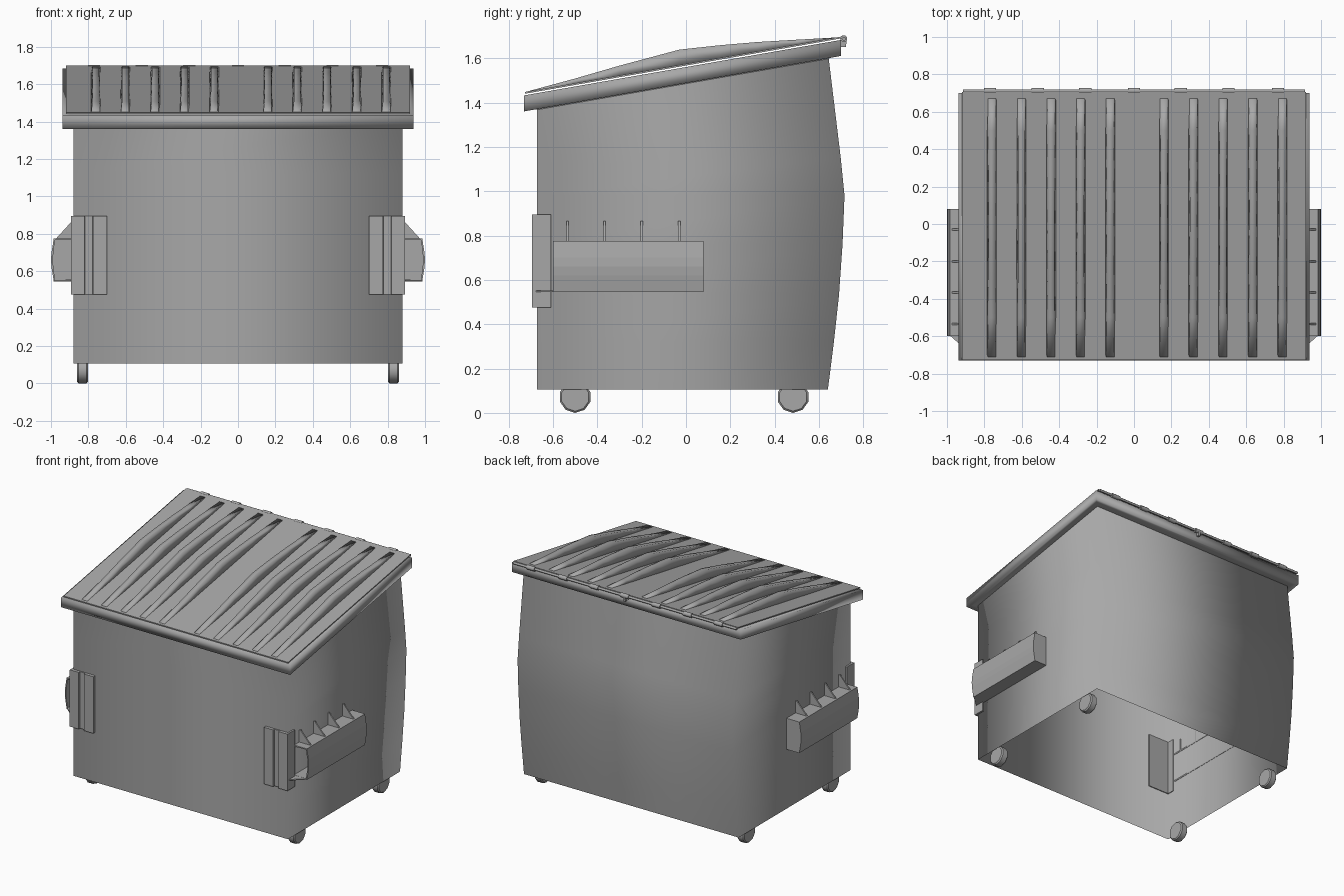
import bpy, bmesh, math
from mathutils import Vector

if "Cube" in bpy.data.objects:
    bpy.data.objects.remove(bpy.data.objects["Cube"])

SLOPE = 0.175  # rise of the rim and lid per unit of y
paint = bpy.data.materials.new("dark_grey_paint")
paint.diffuse_color = (0.39, 0.39, 0.39, 1)
paint.use_nodes = True
paint.node_tree.nodes["Principled BSDF"].inputs["Base Color"].default_value = paint.diffuse_color


def finish(name, bm, mirror=False, thick=0.0, smooth=None):
    bmesh.ops.recalc_face_normals(bm, faces=bm.faces)
    me = bpy.data.meshes.new(name)
    bm.to_mesh(me)
    bm.free()
    me.materials.append(paint)
    ob = bpy.data.objects.new(name, me)
    bpy.context.collection.objects.link(ob)
    if thick:
        m = ob.modifiers.new("thickness", 'SOLIDIFY')
        m.thickness, m.offset = thick, -1
    if mirror:
        ob.modifiers.new("mirror", 'MIRROR')
    if smooth:
        bpy.ops.object.select_all(action='DESELECT')
        ob.select_set(True)
        bpy.context.view_layer.objects.active = ob
        bpy.ops.object.shade_smooth_by_angle(angle=math.radians(smooth))
    return ob


def loft(bm, rings, closed=True, caps=(True, True), loop=False):
    """Skin a list of point rings; optionally cap the ends."""
    vs = [[bm.verts.new(p) for p in r] for r in rings]
    n = len(vs[0])
    pairs = list(zip(vs, vs[1:])) + ([(vs[-1], vs[0])] if loop else [])
    for a, b in pairs:
        for i in range(n if closed else n - 1):
            j = (i + 1) % n
            bm.faces.new((a[i], a[j], b[j], b[i]))
    if caps[0]:
        bm.faces.new(vs[0])
    if caps[1]:
        bm.faces.new(vs[-1])


def cylinder_x(bm, x0, x1, y, z, r, n, bevel=0.0):
    def ring(x, rr):
        return [(x, y + rr * math.cos(2 * math.pi * (i + .5) / n),
                 z + rr * math.sin(2 * math.pi * (i + .5) / n)) for i in range(n)]
    rings = [ring(x0, r), ring(x1, r)]
    if bevel:
        rings = [ring(x0, r - bevel), ring(x0 + bevel, r),
                 ring(x1 - bevel, r), ring(x1, r - bevel)]
    loft(bm, rings)


def lid_z(y):
    return 1.447 + SLOPE * (y + 0.73)


# Bin body: four softly shaded walls, open above and below; (back y, z front, z back)
levels = [(0.64, 0.105, 0.105), (0.667, 0.32, 0.32), (0.69, 0.53, 0.53), (0.706, 0.76, 0.76),
          (0.715, 0.98, 0.98), (0.698, 1.12, 1.15), (0.64, 1.40, 1.63)]
bm = bmesh.new()
loft(bm, [[(-0.88, -0.672, zf), (0.88, -0.672, zf), (0.88, yb, zb), (-0.88, yb, zb)]
          for yb, zf, zb in levels], caps=(False, False))
finish("bin_body", bm, smooth=180)

# Sloping rim around the opening: (outset, height) section
section = [(-0.005, -0.004), (0.03, 0.004), (0.058, 0.0), (0.058, 0.072), (-0.005, 0.072)]
bm = bmesh.new()
rings = []
for o, h in section:
    corners = [(-0.88 - o, -0.672 - o), (0.88 + o, -0.672 - o),
               (0.88 + o, 0.642 + o), (-0.88 - o, 0.642 + o)]
    rings.append([(x, y, 1.36 + SLOPE * (y + 0.73) + h) for x, y in corners])
loft(bm, rings, caps=(False, False), loop=True)
finish("rim", bm, smooth=180)

# Lid panel
bm = bmesh.new()
loft(bm, [[(x, -0.727, lid_z(-0.727) - 0.008), (x, 0.705, lid_z(0.705) - 0.008),
           (x, 0.705, lid_z(0.705)), (x, -0.727, lid_z(-0.727))] for x in (-0.92, 0.92)])
finish("lid", bm)

# Arched ribs on the lid: (y, height) stations
stations = [(-0.71, 0.002), (-0.5, 0.022), (-0.3, 0.045), (-0.03, 0.07),
            (0.15, 0.058), (0.32, 0.043), (0.5, 0.022), (0.67, 0.002)]
bm = bmesh.new()
for cx in (-0.76, -0.602, -0.443, -0.285, -0.127, 0.16, 0.317, 0.476, 0.635, 0.793):
    loft(bm, [[(cx + u, y, lid_z(y) - 0.001 + h * k) for u, k in
               ((-0.025, 0), (-0.018, 1), (0.018, 1), (0.025, 0))] for y, h in stations])
finish("lid_ribs", bm, smooth=180)

# Hinge rod with knuckles along the back edge
bm = bmesh.new()
cylinder_x(bm, -0.915, 0.915, 0.712, 1.688, 0.009, 8)
for cx in (-0.77, -0.515, -0.26, 0.0, 0.25, 0.505, 0.77):
    cylinder_x(bm, cx - 0.033, cx + 0.033, 0.712, 1.688, 0.016, 8)
finish("hinge_rod", bm, smooth=50)

# Hinge tab joining the rod to the rim
bm = bmesh.new()
loft(bm, [[(x, 0.695, 1.65), (x, 0.722, 1.65), (x, 0.724, 1.685), (x, 0.7, 1.685)]
          for x in (-0.008, 0.008)])
finish("hinge_tab", bm)

# Fork sleeves on both sides, open to the front
sleeve = [(0.878, 0.775), (0.985, 0.775), (0.997, 0.70), (1.0, 0.66),
          (0.997, 0.62), (0.985, 0.545), (0.878, 0.545)]
bm = bmesh.new()
loft(bm, [[(x, y, z) for x, z in sleeve] for y in (-0.60, 0.08)], closed=False,
     caps=(False, True))
finish("fork_sleeve", bm, mirror=True, thick=0.01)

# Triangular gussets above each sleeve
bm = bmesh.new()
for cy in (-0.535, -0.367, -0.2, -0.03):
    loft(bm, [[(0.878, y, 0.775), (0.972, y, 0.775), (0.89, y, 0.865), (0.878, y, 0.865)]
              for y in (cy - 0.005, cy + 0.005)])
finish("sleeve_gussets", bm, mirror=True)

# Small entry lip under the sleeve mouth
bm = bmesh.new()
loft(bm, [[(0.88, -0.60, z), (0.98, -0.60, z), (0.89, -0.68, z), (0.88, -0.68, z)]
          for z in (0.545, 0.553)])
finish("sleeve_lip", bm, mirror=True)

# Grooved guard plates wrapping the front corners
guard = [(0.70, -0.665), (0.70, -0.695), (0.775, -0.695), (0.777, -0.68), (0.818, -0.68),
         (0.82, -0.695), (0.893, -0.695), (0.893, -0.61), (0.875, -0.61), (0.875, -0.665)]
bm = bmesh.new()
loft(bm, [[(x, y, z) for x, y in guard] for z in (0.475, 0.895)])
finish("corner_guard", bm, mirror=True)

# Wheels
bm = bmesh.new()
for cy in (-0.5, 0.483):
    cylinder_x(bm, 0.802, 0.86, cy, 0.07, 0.072, 10, bevel=0.008)
bmesh.ops.translate(bm, verts=bm.verts, vec=Vector((0, 0, -min(v.co.z for v in bm.verts))))
finish("wheels", bm, mirror=True, smooth=40)
